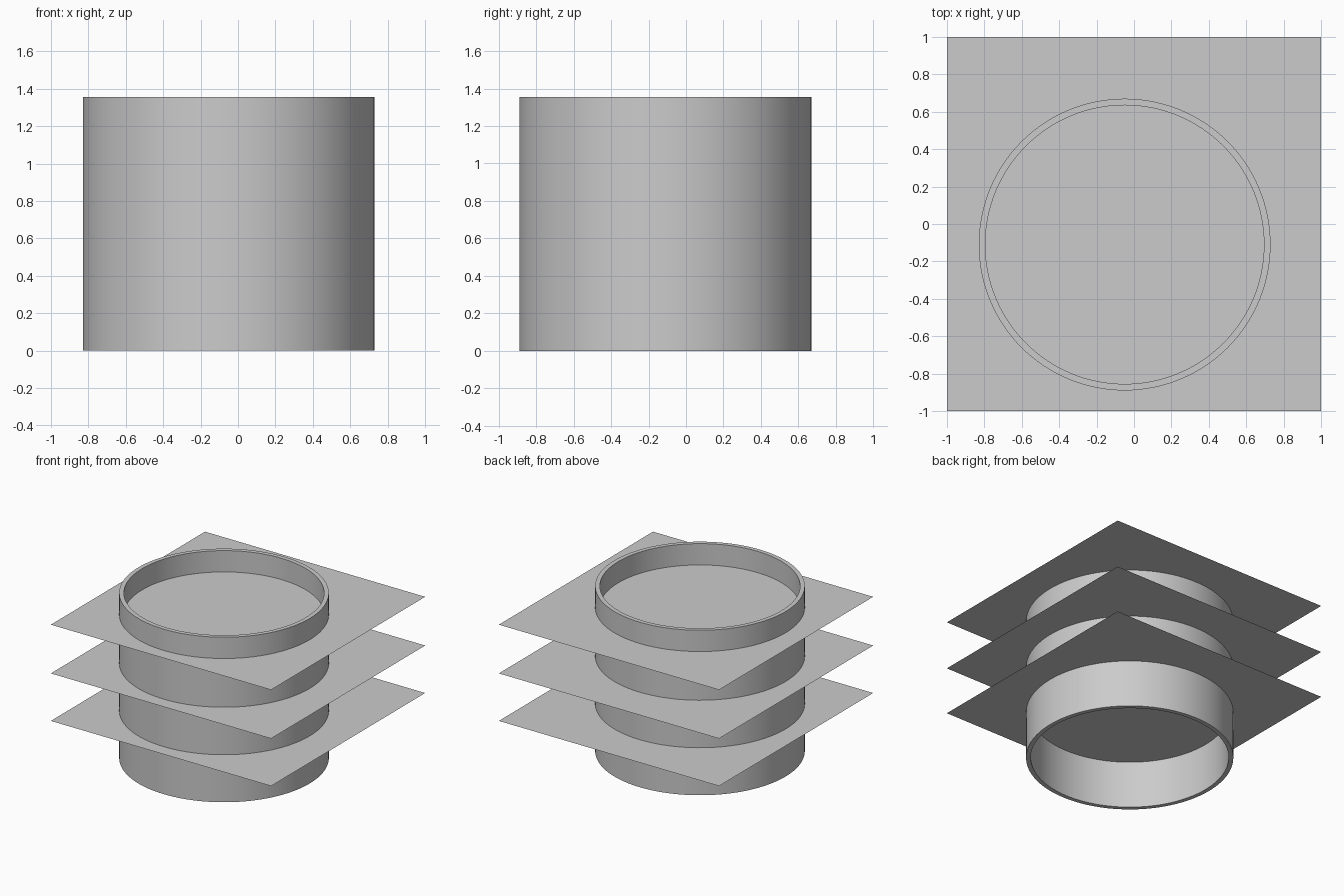
import bpy, bmesh, math

if "Cube" in bpy.data.objects:
    bpy.data.objects.remove(bpy.data.objects["Cube"])

CX, CY = -0.05, -0.11
R_OUT, R_IN, HEIGHT = 0.78, 0.745, 1.355
SEGMENTS = 128


def add_mesh(name, bm):
    mesh = bpy.data.meshes.new(name)
    bm.to_mesh(mesh)
    bm.free()
    obj = bpy.data.objects.new(name, mesh)
    bpy.context.collection.objects.link(obj)
    return obj


# Hollow tube: wall cross-section swept around the axis
bm = bmesh.new()
profile = [(R_OUT, 0), (R_OUT, HEIGHT), (R_IN, HEIGHT), (R_IN, 0)]
rings = []
for i in range(SEGMENTS):
    a = 2 * math.pi * i / SEGMENTS
    rings.append([bm.verts.new((r * math.cos(a), r * math.sin(a), z)) for r, z in profile])
for i in range(SEGMENTS):
    p, q = rings[i], rings[(i + 1) % SEGMENTS]
    for k in range(4):
        n = (k + 1) % 4
        bm.faces.new((p[k], q[k], q[n], p[n]))
bmesh.ops.recalc_face_normals(bm, faces=bm.faces)
tube = add_mesh("tube", bm)
tube.location = (CX, CY, 0)
bpy.context.view_layer.objects.active = tube
tube.select_set(True)
bpy.ops.object.shade_smooth_by_angle(angle=math.radians(30))

# Three thin square sheets crossing the tube
for name, z in (("lower_sheet", 0.39), ("middle_sheet", 0.78), ("upper_sheet", 1.18)):
    bm = bmesh.new()
    bmesh.ops.create_grid(bm, x_segments=1, y_segments=1, size=1.0)
    add_mesh(name, bm).location.z = z
